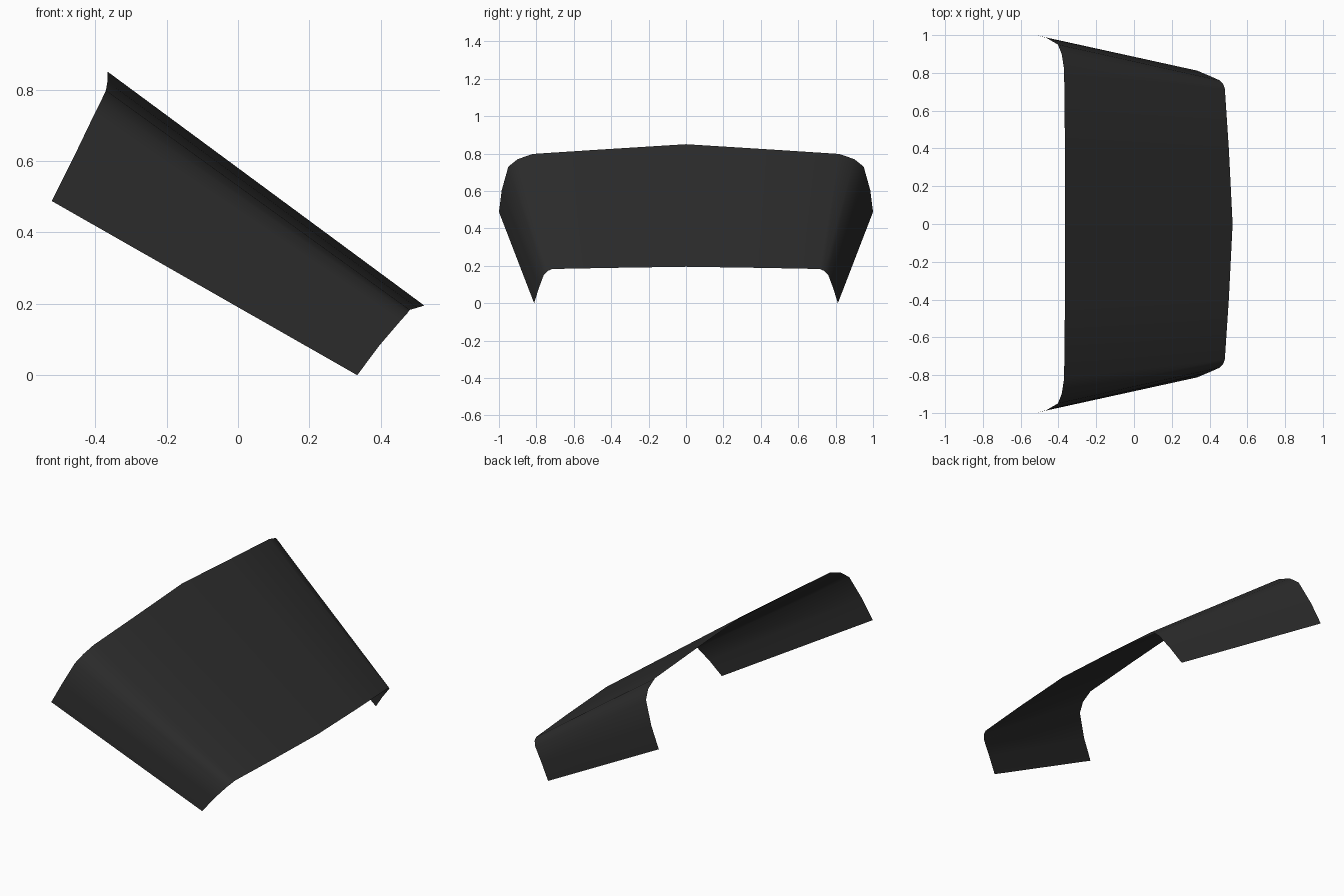
import bpy, bmesh

if "Cube" in bpy.data.objects:
    bpy.data.objects.remove(bpy.data.objects["Cube"])

# Half profiles from the centre line out to the side edge: (x, y, z)
TOP_EDGE = [(-.365, 0, .85), (-.366, .45, .822), (-.37, .82, .798), (-.383, .90, .77),
            (-.403, .95, .73), (-.463, .985, .605), (-.522, 1, .488)]
LOW_EDGE = [(.522, 0, .195), (.502, .40, .189), (.481, .715, .183), (.474, .738, .173),
            (.455, .76, .152), (.396, .786, .083), (.334, .812, 0)]


def full_edge(half):
    """Mirror a half profile across y = 0."""
    return [(x, -y, z) for x, y, z in reversed(half[1:])] + half


# Dark tinted glass
glass = bpy.data.materials.new("dark_glass")
glass.diffuse_color = (.026, .026, .026, 1)
glass.use_nodes = True
glass.node_tree.nodes["Principled BSDF"].inputs["Base Color"].default_value = glass.diffuse_color

# Wraparound windscreen: a single sheet lofted between the two edges
bm = bmesh.new()
top = [bm.verts.new(p) for p in full_edge(TOP_EDGE)]
low = [bm.verts.new(p) for p in full_edge(LOW_EDGE)]
for i in range(len(top) - 1):
    bm.faces.new((top[i], low[i], low[i + 1], top[i + 1]))
bm.normal_update()
mesh = bpy.data.meshes.new("windscreen")
bm.to_mesh(mesh)
bm.free()
mesh.materials.append(glass)
windscreen = bpy.data.objects.new("windscreen", mesh)
bpy.context.collection.objects.link(windscreen)
for face in mesh.polygons:
    face.use_smooth = True
